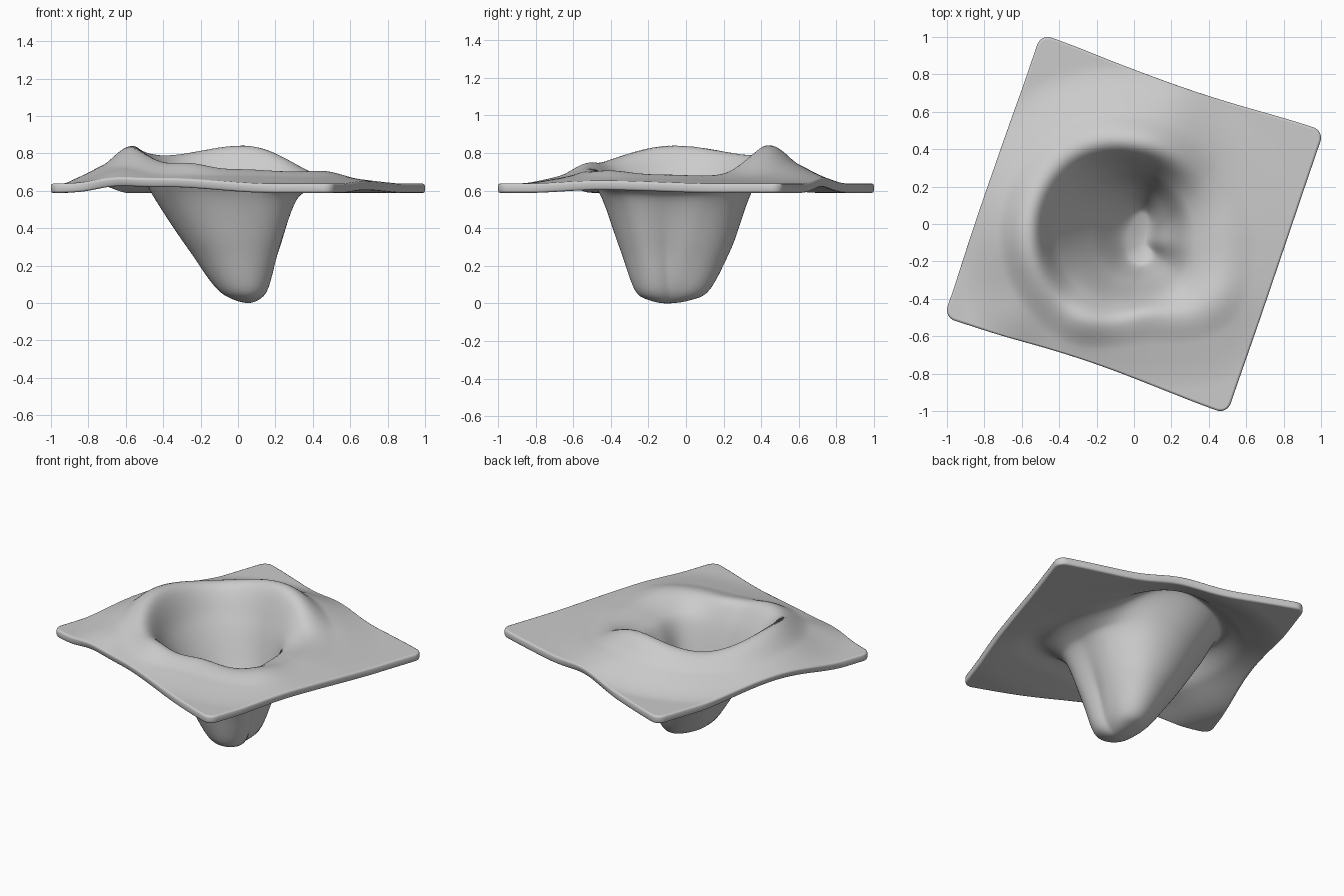
import bpy, bmesh
from math import cos, sin, pi, atan2, hypot, exp, radians, floor

if "Cube" in bpy.data.objects:
    bpy.data.objects.remove(bpy.data.objects["Cube"])

HALF, ROUND, N = 0.80, 0.06, 130
THICK, BASE = 0.05, 0.613
TILT = radians(-18.9)
CX, CY = 0.06, -0.10          # lowest point of the pit

# Pit contours, one value per 45 degrees counter-clockwise from +x
R_LOW = [.05, .07, .17, .13, .11, .13, .13, .09]    # radius at z = 0.06
R_MID = [.12, .19, .31, .33, .30, .27, .22, .18]    # radius at z = 0.30
R_HIGH = [.26, .31, .405, .50, .50, .43, .32, .31]  # radius at z = 0.60
R_RIM = [.44, .46, .53, .63, .62, .55, .39, .48]    # radius of the rim crest
H_RIM = [.66, .67, .815, .765, .815, .70, .69, .67]  # height of the rim crest


def around(table, ang):
    """Periodic Catmull-Rom lookup by angle."""
    f = (ang / (2 * pi)) % 1.0 * len(table)
    i = floor(f)
    t = f - i
    a, b, c, d = (table[(i + k) % len(table)] for k in (-1, 0, 1, 2))
    return b + .5 * t * (c - a + t * (2*a - 5*b + 4*c - d + t * (3*(b - c) + d - a)))


def smooth_curve(xs, ys, x):
    """Monotone cubic interpolation."""
    if x >= xs[-1]:
        return ys[-1]
    n = len(xs)
    s = [(ys[i+1] - ys[i]) / (xs[i+1] - xs[i]) for i in range(n - 1)]
    m = [0.0] + [2*a*b / (a + b) if a*b > 0 else 0.0 for a, b in zip(s, s[1:])] + [0.0]
    i = max(k for k in range(n - 1) if xs[k] <= x)
    h = xs[i+1] - xs[i]
    t = (x - xs[i]) / h
    return (ys[i] * (1 + 2*t) * (1 - t)**2 + h * m[i] * t * (1 - t)**2
            + ys[i+1] * t*t * (3 - 2*t) + h * m[i+1] * t*t * (t - 1))


def bump(x, y, px, py, w, h):
    return h * exp(-((x - px)**2 + (y - py)**2) / w**2)


def height(x, y):
    r, ang = hypot(x - CX, y - CY), atan2(y - CY, x - CX)
    rim, top = around(R_RIM, ang), around(H_RIM, ang)
    lift = top - BASE
    xs = [0, around(R_LOW, ang), around(R_MID, ang), around(R_HIGH, ang),
          rim, rim + .15, rim + .42]
    ys = [.027, .06, .30, .60, top, BASE + .5 * lift, BASE]
    z = smooth_curve(xs, ys, r)
    return (z + bump(x, y, -.25, -.48, .13, .035) + bump(x, y, -.66, -.52, .16, .025)
            + bump(x, y, .46, -.40, .14, .015) + bump(x, y, .25, .70, .18, .02))


def outline(u, v):
    """Square with rounded corners and slightly drawn-in edges."""
    c = HALF - ROUND
    a, b = abs(u) - c, abs(v) - c
    if a > 0 and b > 0:
        k = max(a, b) / hypot(a, b)
        u = (c + a * k) * (1 if u > 0 else -1)
        v = (c + b * k) * (1 if v > 0 else -1)
    v *= 1 - .035 * cos(pi * u / (2 * HALF))**2
    return u * cos(TILT) - v * sin(TILT), u * sin(TILT) + v * cos(TILT)


# Sheet draped into the pit
bm = bmesh.new()
bmesh.ops.create_grid(bm, x_segments=N, y_segments=N, size=HALF)
for vert in bm.verts:
    x, y = outline(vert.co.x, vert.co.y)
    vert.co = (x, y, height(x, y))
for _ in range(3):
    inner = [v for v in bm.verts if not v.is_boundary]
    bmesh.ops.smooth_vert(bm, verts=inner, factor=0.4,
                          use_axis_x=False, use_axis_y=False, use_axis_z=True)
low = min(v.co.z for v in bm.verts)
for vert in bm.verts:
    if vert.co.z < .4:
        vert.co.z -= (low - THICK / 2) * (1 - vert.co.z / .4)
mesh = bpy.data.meshes.new("draped_sheet")
bm.to_mesh(mesh)
bm.free()
sheet = bpy.data.objects.new("draped_sheet", mesh)
bpy.context.collection.objects.link(sheet)

# Thickness and rounded border
solid = sheet.modifiers.new("thickness", 'SOLIDIFY')
solid.thickness, solid.offset = THICK, 0
bevel = sheet.modifiers.new("soft_border", 'BEVEL')
bevel.width, bevel.segments = .012, 2
bevel.limit_method, bevel.angle_limit = 'ANGLE', radians(60)
for poly in mesh.polygons:
    poly.use_smooth = True
